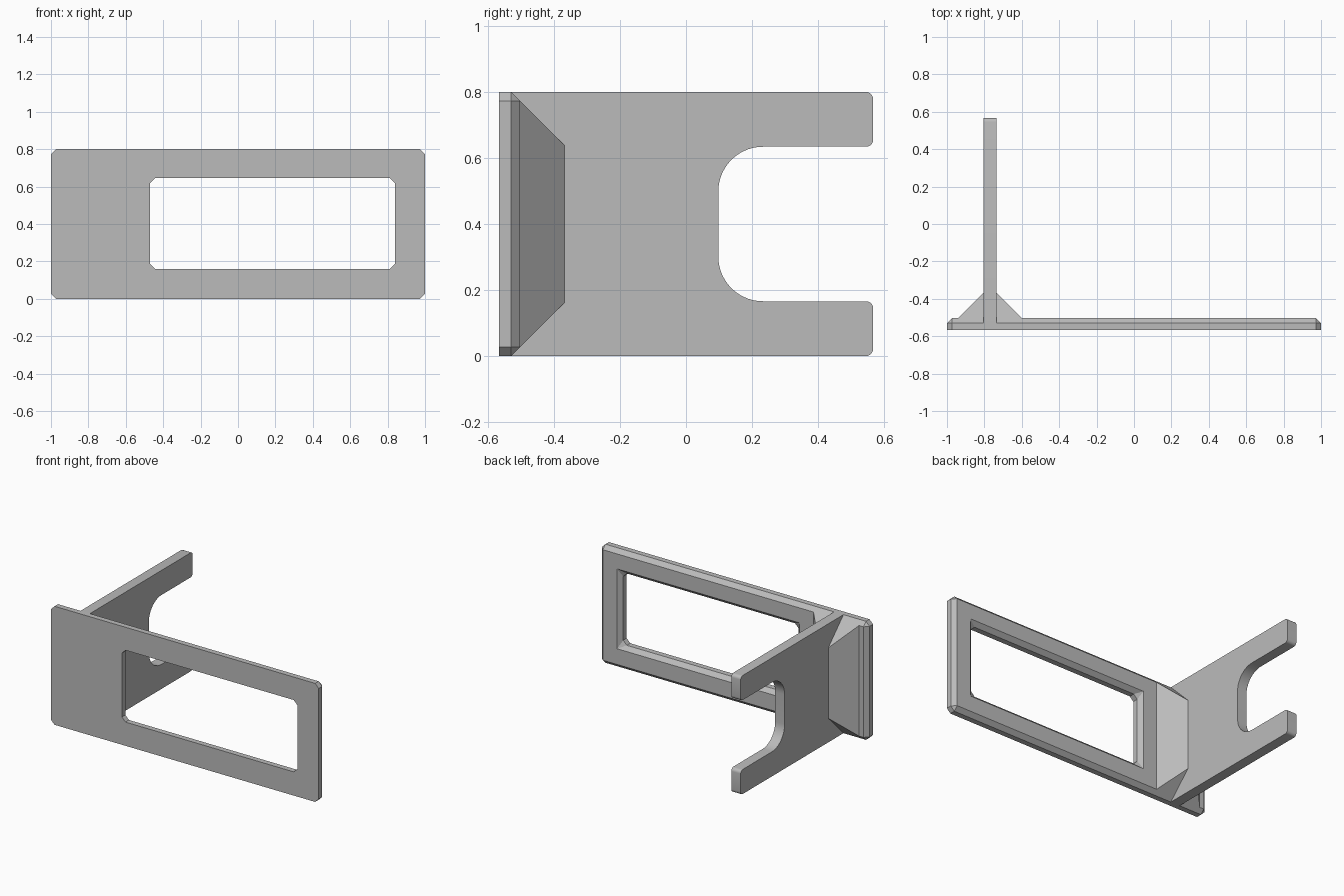
import bpy, bmesh, math

cube = bpy.data.objects.get("Cube")
if cube:
    bpy.data.objects.remove(cube)

grey = bpy.data.materials.new("plain grey")
grey.use_nodes = True
grey.diffuse_color = (0.5, 0.5, 0.5, 1)
grey.node_tree.nodes["Principled BSDF"].inputs["Base Color"].default_value = (0.5, 0.5, 0.5, 1)

HEIGHT = 0.8
FRONT, EDGE, BACK = -0.567, -0.53, -0.503   # plate front, chamfer start, plate back
CH = EDGE - BACK                             # negative: chamfer insets
CH = abs(CH)
ARM_L, ARM_R = -0.805, -0.735                # arm thickness in x


def loft(name, loops, ring=False):
    """Skin equal-length point loops; a ring closes on itself, otherwise ends are capped."""
    bm = bmesh.new()
    rows = [[bm.verts.new(p) for p in loop] for loop in loops]
    n = len(rows[0])
    pairs = list(zip(rows, rows[1:]))
    if ring:
        pairs.append((rows[-1], rows[0]))
    for a, b in pairs:
        for i in range(n):
            j = (i + 1) % n
            bm.faces.new((a[i], a[j], b[j], b[i]))
    if not ring:
        bm.faces.new(rows[0])
        bm.faces.new(rows[-1])
    bmesh.ops.remove_doubles(bm, verts=bm.verts, dist=1e-5)
    bmesh.ops.recalc_face_normals(bm, faces=bm.faces)
    mesh = bpy.data.meshes.new(name)
    bm.to_mesh(mesh)
    bm.free()
    mesh.materials.append(grey)
    obj = bpy.data.objects.new(name, mesh)
    bpy.context.collection.objects.link(obj)
    return obj


def cut_rect(x0, x1, z0, z1, y, cut):
    """Rectangle facing y, with its four corners cut off."""
    return [(x0 + cut, y, z0), (x1 - cut, y, z0), (x1, y, z0 + cut), (x1, y, z1 - cut),
            (x1 - cut, y, z1), (x0 + cut, y, z1), (x0, y, z1 - cut), (x0, y, z0 + cut)]


def arc(cy, cz, r, start, end, steps):
    angles = [math.radians(start + (end - start) * i / steps) for i in range(steps + 1)]
    return [(cy + r * math.cos(a), cz + r * math.sin(a)) for a in angles]


# Face plate: cut corners and bevelled back rims around the outside and the window
outer = (-1, 1, 0, HEIGHT)
window = (-0.47, 0.84, 0.16, 0.645)
grow = (-CH, CH, -CH, CH)
outer_back = [v - g for v, g in zip(outer, grow)]
window_back = [v + g for v, g in zip(window, grow)]
loft("face_plate", [
    cut_rect(*outer, FRONT, CH), cut_rect(*outer, EDGE, CH), cut_rect(*outer_back, BACK, 0),
    cut_rect(*window_back, BACK, 0), cut_rect(*window, EDGE, CH), cut_rect(*window, FRONT, CH),
], ring=True)

# Forked arm: lower half profile mirrored about mid height
TIP, SLOT, PRONG, FILLET, ROUND = 0.567, 0.098, 0.166, 0.135, 0.022
lower = [(EDGE, 0)]
lower += arc(TIP - ROUND, ROUND, ROUND, -90, 0, 5)
lower += arc(TIP - ROUND, PRONG - ROUND, ROUND, 0, 90, 5)
lower += arc(SLOT + FILLET, PRONG + FILLET, FILLET, 270, 180, 14)
profile = lower + [(y, HEIGHT - z) for y, z in reversed(lower)]
arm = loft("forked_arm", [[(x, y, z) for y, z in profile] for x in (ARM_L, ARM_R)])
bpy.context.view_layer.objects.active = arm
arm.select_set(True)
bpy.ops.object.shade_smooth_by_angle(angle=math.radians(30))

# Gusset: tapered block that braces the arm on both sides
REACH = 0.135
loft("gusset", [
    cut_rect(ARM_L - REACH, ARM_R + REACH, CH, HEIGHT - CH, BACK, 0),
    cut_rect(ARM_L, ARM_R, CH + REACH, HEIGHT - CH - REACH, BACK + REACH, 0),
])
